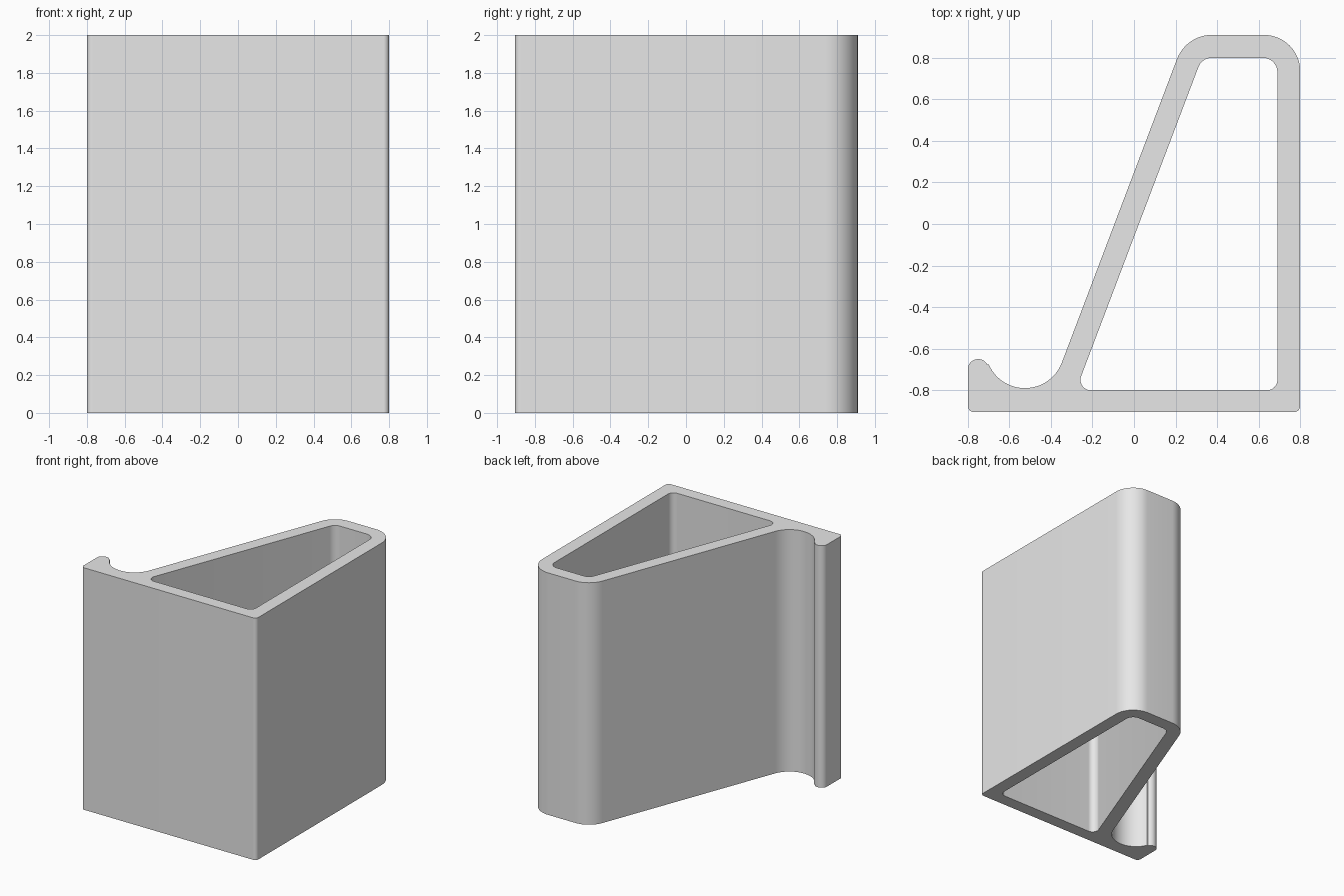
import bpy, bmesh
from math import sin, cos, pi, atan2, ceil
from mathutils import Vector

HEIGHT = 2.0

cube = bpy.data.objects.get("Cube")
if cube:
    bpy.data.objects.remove(cube, do_unlink=True)


def arc(center, r, a0, a1):
    """Points on an arc from angle a0 to a1."""
    n = max(4, ceil(abs(a1 - a0) / (pi / 30)))
    angles = [a0 + (a1 - a0) * i / n for i in range(n + 1)]
    return [center + r * Vector((cos(a), sin(a))) for a in angles]


def fillet(before, corner, after, r):
    """Rounded convex corner of a counterclockwise outline."""
    d0, d1 = (corner - before).normalized(), (after - corner).normalized()
    turn = d0.angle(d1)
    n0 = Vector((d0.y, -d0.x))
    tangent = r * sin(turn / 2) / cos(turn / 2)
    center = corner - d0 * tangent - n0 * r
    start = atan2(n0.y, n0.x)
    return arc(center, r, start, start + turn)


def rounded(points, radii, closed=True):
    """Fillet every corner, or only the inner ones of an open path."""
    pts = [Vector(p) for p in points]
    corners = range(len(pts)) if closed else range(1, len(pts) - 1)
    out = []
    for i, r in zip(corners, radii):
        out += fillet(pts[i - 1], pts[i], pts[(i + 1) % len(pts)], r)
    return out


# Scoop and rounded lip, tangent to each other and to the sloping wall
scoop, scoop_r = Vector((-0.525, -0.60)), 0.19
lip, lip_r = Vector((-0.75, -0.70)), 0.05
slope = atan2(1.45, 0.55)
to_scoop = scoop - lip
lip_angle = atan2(to_scoop.y, to_scoop.x)
# The lip meets the scoop on the line between their centres
scoop_end = lip_angle - pi
lip_start = lip_angle
wall_foot = scoop + scoop_r * Vector((sin(slope), -cos(slope)))


def wall_x(y):
    return wall_foot.x + (y - wall_foot.y) * cos(slope) / sin(slope)


outer = rounded([(-0.8, -0.7), (-0.8, -0.905), (0.8, -0.905), (0.8, 0.91),
                 (wall_x(0.91), 0.91), wall_foot],
                [0.03, 0.03, 0.175, 0.18], closed=False)
outer += arc(scoop, scoop_r, slope - pi / 2, scoop_end)
outer += arc(lip, lip_r, lip_start, pi)[1:]

# Hollow core, one wall thickness inside
wall = 0.11 / sin(slope)
inner = rounded([(wall_x(-0.8) + wall, -0.8), (0.69, -0.8), (0.69, 0.8),
                 (wall_x(0.8) + wall, 0.8)], [0.05, 0.05, 0.07, 0.07])

# Fill the section between both outlines and extrude it upward
bm = bmesh.new()
edges = []
for loop in (outer, inner):
    verts = [bm.verts.new((p.x, p.y, 0)) for p in loop]
    edges += [bm.edges.new((verts[i - 1], verts[i])) for i in range(len(verts))]
bmesh.ops.triangle_fill(bm, edges=edges, use_beauty=True, use_dissolve=False)
result = bmesh.ops.extrude_face_region(bm, geom=bm.faces[:], use_keep_orig=True)
top = [v for v in result["geom"] if isinstance(v, bmesh.types.BMVert)]
bmesh.ops.translate(bm, verts=top, vec=(0, 0, HEIGHT))
bmesh.ops.recalc_face_normals(bm, faces=bm.faces[:])

mesh = bpy.data.meshes.new("hooked_bracket")
bm.to_mesh(mesh)
bm.free()
bracket = bpy.data.objects.new("hooked_bracket", mesh)
bpy.context.collection.objects.link(bracket)

# Plain grey
grey = bpy.data.materials.new("light_grey")
grey.use_nodes = True
colour = (0.8, 0.8, 0.8, 1)
grey.diffuse_color = colour
grey.node_tree.nodes["Principled BSDF"].inputs["Base Color"].default_value = colour
mesh.materials.append(grey)

# Smooth rounds, sharp rims
bpy.ops.object.select_all(action="DESELECT")
bracket.select_set(True)
bpy.context.view_layer.objects.active = bracket
bpy.ops.object.shade_smooth_by_angle(angle=pi / 6)
